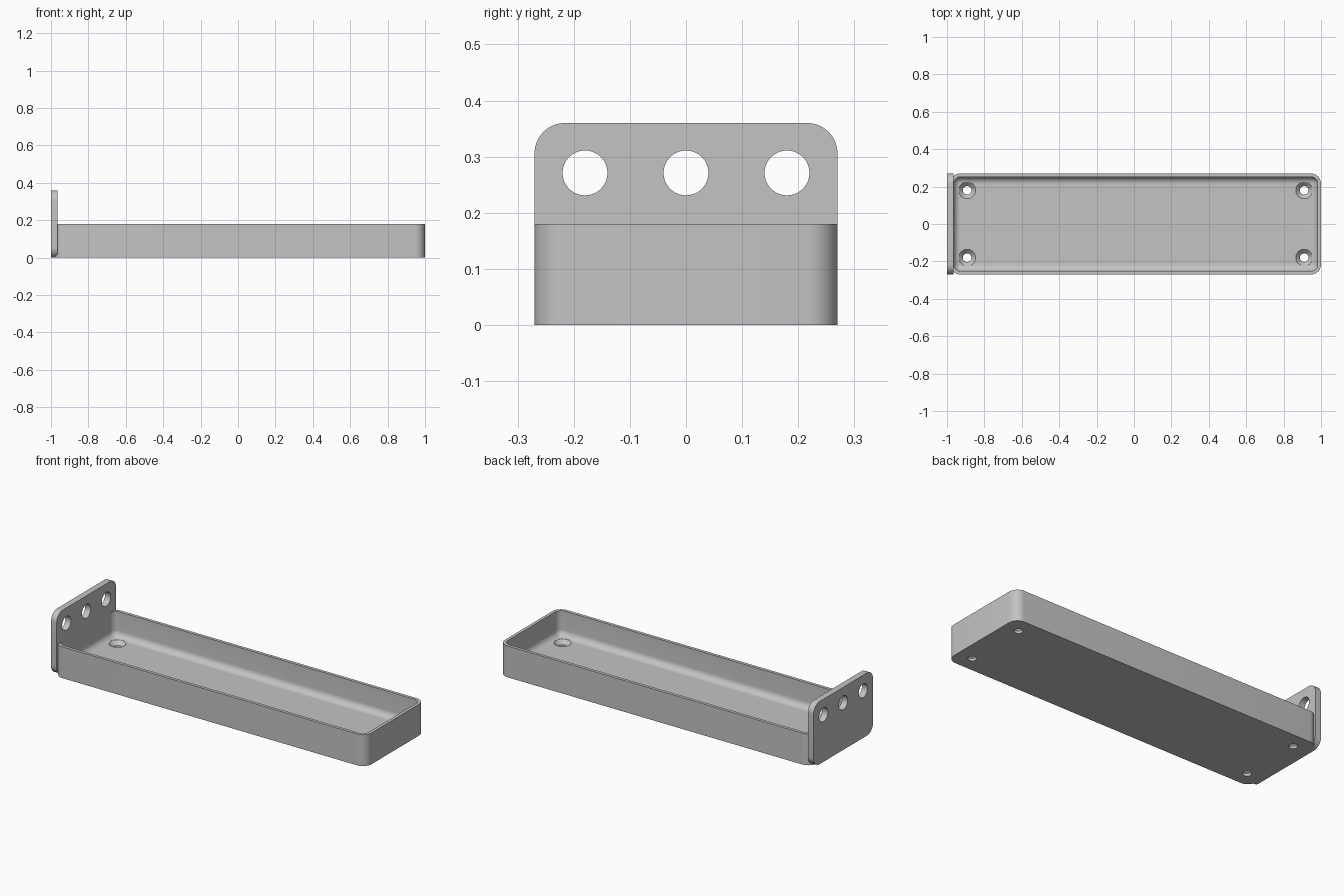
import bpy, bmesh
from math import pi, sin, cos
from mathutils import Matrix

if "Cube" in bpy.data.objects:
    bpy.data.objects.remove(bpy.data.objects["Cube"], do_unlink=True)

U = 0.018                       # wall thickness, the base module
HALF_W, TRAY_H, PLATE_H = 0.27, 0.18, 0.36
X0, X1 = -0.982, 1.0            # tray ends
R = 3 * U                       # outer corner radius

grey = bpy.data.materials.new("plain grey")
grey.use_nodes = True
grey.diffuse_color = (0.55, 0.55, 0.55, 1)
grey.node_tree.nodes["Principled BSDF"].inputs["Base Color"].default_value = (0.55, 0.55, 0.55, 1)


def rounded_rect(a0, a1, b0, b1, r, n=10):
    """Counter-clockwise outline with rounded corners."""
    pts = []
    centres = [(a1 - r, b1 - r), (a0 + r, b1 - r), (a0 + r, b0 + r), (a1 - r, b0 + r)]
    for q, (ca, cb) in enumerate(centres):
        for i in range(n + 1):
            t = (q + i / n) * pi / 2
            pts.append((ca + r * cos(t), cb + r * sin(t)))
    return pts


def circle(a, b, r, n=40):
    return [(a + r * cos(2 * pi * i / n), b + r * sin(2 * pi * i / n)) for i in range(n)]


def loft(name, rings):
    """Skin a stack of (outline, height) rings and cap both ends."""
    bm = bmesh.new()
    loops = [[bm.verts.new((a, b, h)) for a, b in outline] for outline, h in rings]
    for low, high in zip(loops, loops[1:]):
        for i in range(len(low)):
            j = (i + 1) % len(low)
            bm.faces.new((low[i], low[j], high[j], high[i]))
    bm.faces.new(loops[0][::-1])
    bm.faces.new(loops[-1])
    bmesh.ops.recalc_face_normals(bm, faces=bm.faces)
    mesh = bpy.data.meshes.new(name)
    bm.to_mesh(mesh)
    bm.free()
    mesh.materials.append(grey)
    obj = bpy.data.objects.new(name, mesh)
    bpy.context.collection.objects.link(obj)
    return obj


def cut(obj, cutters):
    for c in cutters:
        c.hide_render = True
        mod = obj.modifiers.new("hole", 'BOOLEAN')
        mod.operation, mod.solver, mod.object = 'DIFFERENCE', 'EXACT', c
        bpy.context.view_layer.objects.active = obj
        bpy.ops.object.modifier_apply(modifier=mod.name)
        bpy.data.objects.remove(c, do_unlink=True)


def smooth(obj):
    bpy.ops.object.select_all(action='DESELECT')
    obj.select_set(True)
    bpy.context.view_layer.objects.active = obj
    bpy.ops.object.shade_smooth_by_angle(angle=pi / 6)


# Tray: outer wall, rim, inner wall, then a fillet down to the floor
def tray_ring(inset, r):
    return rounded_rect(X0 + inset, X1 - inset, -HALF_W + inset, HALF_W - inset, r)


FLOOR, FILLET = 2 * U, 2 * U
rings = [(tray_ring(0, R), 0), (tray_ring(0, R), TRAY_H), (tray_ring(U, R - U), TRAY_H)]
for i in range(9):
    t = i / 8 * pi / 2
    d = FILLET * (1 - cos(t))
    rings.append((tray_ring(U + d, max(R - U - d, 0.001)), FLOOR + FILLET * (1 - sin(t))))
tray = loft("tray", rings)

# Countersunk screw holes near the tray corners
screw_cutters = []
for x in (X0 + 5 * U, X1 - 5 * U):
    for y in (-0.18, 0.18):
        steps = [(0.023, -0.02), (0.023, FLOOR - 0.022), (0.045, FLOOR), (0.045, FLOOR + 0.05)]
        screw_cutters.append(loft("screw_cutter", [(circle(x, y, r), z) for r, z in steps]))
cut(tray, screw_cutters)
smooth(tray)

# End plate: rounded outline in the y-z plane, extruded along x
TO_X = Matrix(((0, 0, 1, 0), (1, 0, 0, 0), (0, 1, 0, 0), (0, 0, 0, 1)))
outline = rounded_rect(-HALF_W, HALF_W, 0, PLATE_H, R)
plate = loft("end_plate", [(outline, -1.0), (outline, -1.0 + 2 * U)])
cut(plate, [loft("bolt_cutter", [(circle(y, 0.271, 0.04), -1.1), (circle(y, 0.271, 0.04), -0.9)])
            for y in (-0.18, 0, 0.18)])
plate.data.transform(TO_X)
smooth(plate)
